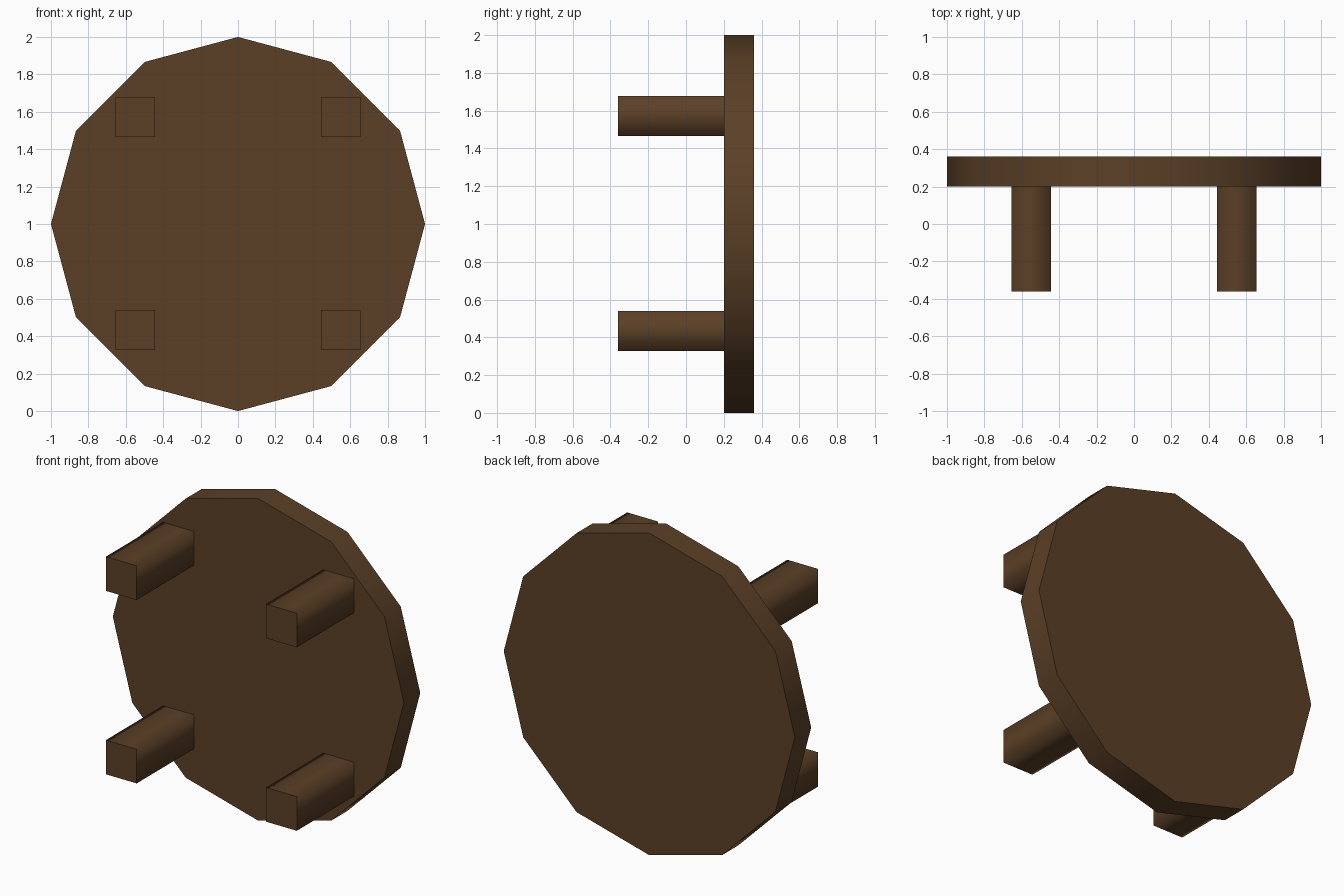
import bpy
import math
from mathutils import Matrix

if "Cube" in bpy.data.objects:
    bpy.data.objects.remove(bpy.data.objects["Cube"])

wood = bpy.data.materials.new("dark_brown_wood")
wood.diffuse_color = (0.105, 0.051, 0.02, 1)
wood.use_nodes = True
wood.node_tree.nodes["Principled BSDF"].inputs["Base Color"].default_value = wood.diffuse_color


def finish(obj, name):
    """Name the part, smooth its side wall and keep the end caps flat."""
    obj.name = name
    for p in obj.data.polygons:
        p.use_smooth = abs(p.normal.y) < 0.5
    obj.data.materials.append(wood)


# Twelve-sided table top standing on edge, with corners at left, right, top and bottom
bpy.ops.mesh.primitive_cylinder_add(vertices=12, radius=1.0, depth=0.16)
top = bpy.context.object
top.data.transform(Matrix.Rotation(math.pi / 2, 4, 'X'))
top.location = (0, 0.28, 1.0)
finish(top, "table_top")

# Four square legs pointing forwards
for side, x in (("left", -0.55), ("right", 0.55)):
    for level, z in (("lower", 0.433), ("upper", 1.572)):
        bpy.ops.mesh.primitive_cube_add(size=1)
        leg = bpy.context.object
        leg.data.transform(Matrix.Diagonal((0.212, 0.56, 0.212, 1)))
        leg.location = (x, -0.08, z)
        finish(leg, f"{level}_{side}_leg")
